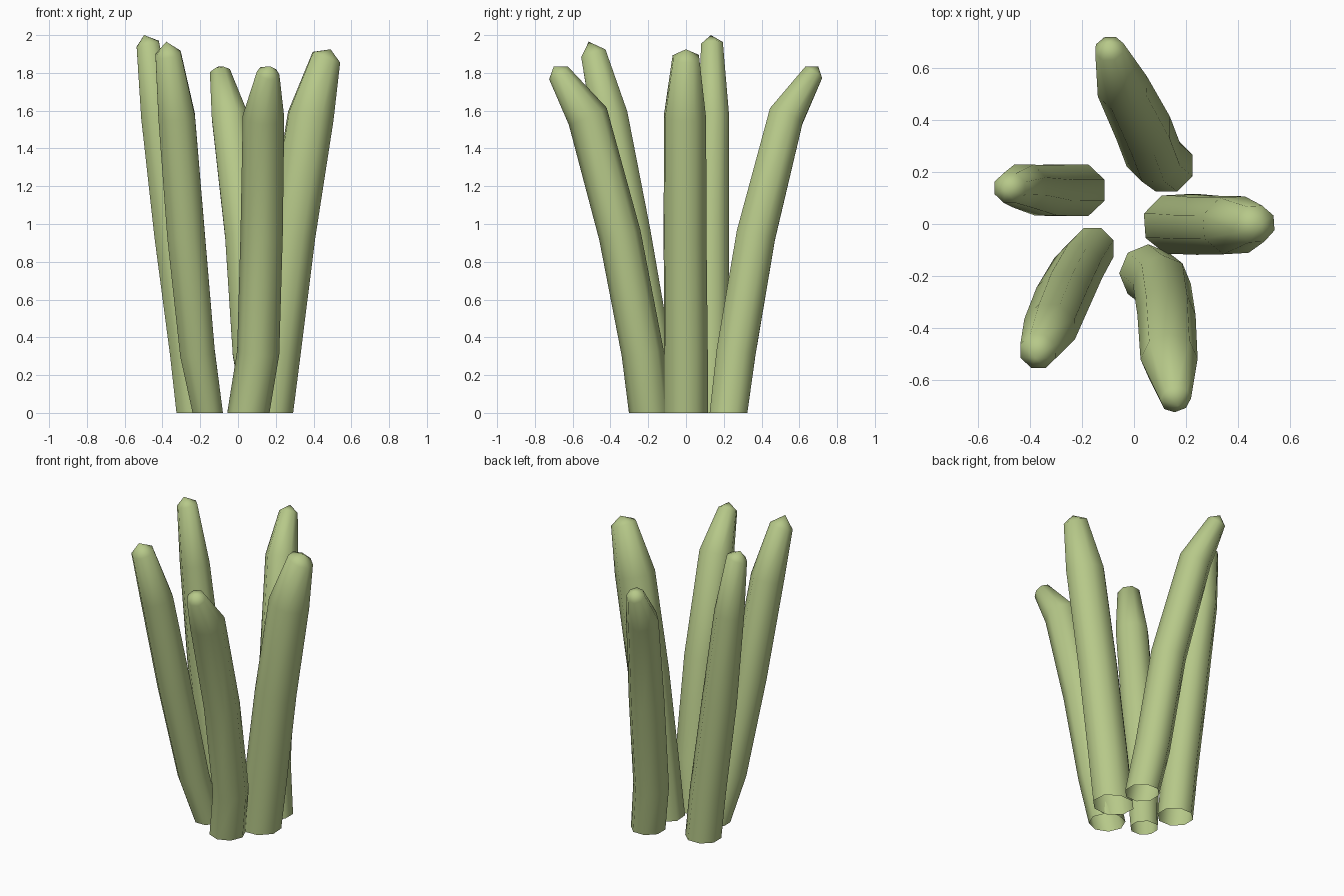
import bpy, bmesh, math
from mathutils import Vector

if "Cube" in bpy.data.objects:
    bpy.data.objects.remove(bpy.data.objects["Cube"])

SIDES = 8
HEIGHTS = (0.0, 0.32, 0.94, 1.57)   # shared ring heights along each stalk

green = bpy.data.materials.new("stalk_green")
green.diffuse_color = (0.47, 0.58, 0.25, 1)
green.use_nodes = True
green.node_tree.nodes["Principled BSDF"].inputs["Base Color"].default_value = green.diffuse_color


def stalk(name, lower, top, apex, phase, stretch=1.0):
    """Open-bottomed tapered tube: lower rings (x, y, r), a top ring (x, y, z, r), an apex."""
    rings = [(Vector((x, y, z)), r) for (x, y, r), z in zip(lower, HEIGHTS)]
    rings.append((Vector(top[:3]), top[3]))
    centres = [c for c, _ in rings] + [Vector(apex)]
    bm = bmesh.new()
    loops = []
    for i, (c, r) in enumerate(rings):
        # the base ring is level, the others stand square to the path
        axis = Vector((0, 0, 1))
        if i:
            a = (c - centres[i - 1]).normalized()
            b = (centres[i + 1] - c).normalized()
            axis = a + b
        turn = Vector((0, 0, 1)).rotation_difference(axis)
        loop = []
        for k in range(SIDES):
            t = math.radians(phase) + math.tau * k / SIDES
            p = Vector((r * stretch * math.cos(t), r * math.sin(t), 0))
            loop.append(bm.verts.new(c + turn @ p))
        loops.append(loop)
    tip = bm.verts.new(apex)
    for k in range(SIDES):
        n = (k + 1) % SIDES
        for lo, hi in zip(loops, loops[1:]):
            bm.faces.new((lo[k], lo[n], hi[n], hi[k]))
        bm.faces.new((loops[-1][k], loops[-1][n], tip))
    for f in bm.faces:
        f.smooth = True
    mesh = bpy.data.meshes.new(name)
    bm.to_mesh(mesh)
    bm.free()
    mesh.materials.append(green)
    bpy.context.collection.objects.link(bpy.data.objects.new(name, mesh))


# five stalks leaning outwards from a common clump
stalk("right_stalk",
      [(.165, 0, .122), (.205, 0, .122), (.285, -.005, .12), (.385, -.005, .118)],
      (.468, 0, 1.883, .075), (.49, 0, 1.925), -19, 1.1)
stalk("back_stalk",
      [(.125, .225, .108), (.075, .265, .112), (.035, .37, .112), (-.045, .53, .102)],
      (-.095, .675, 1.80, .058), (-.1, .70, 1.835), 22.5)
stalk("left_stalk",
      [(-.22, .13, .108), (-.255, .13, .108), (-.34, .13, .105), (-.425, .145, .09)],
      (-.478, .138, 1.953, .062), (-.497, .132, 2.0), 22.5, 1.06)
stalk("front_left_stalk",
      [(-.16, -.095, .087), (-.215, -.17, .1), (-.275, -.285, .108), (-.325, -.405, .105)],
      (-.37, -.49, 1.9, .073), (-.38, -.515, 1.965), 22.5)
stalk("front_stalk",
      [(.055, -.19, .112), (.107, -.23, .112), (.125, -.35, .112), (.135, -.52, .11)],
      (.16, -.675, 1.80, .06), (.17, -.70, 1.835), 0)
